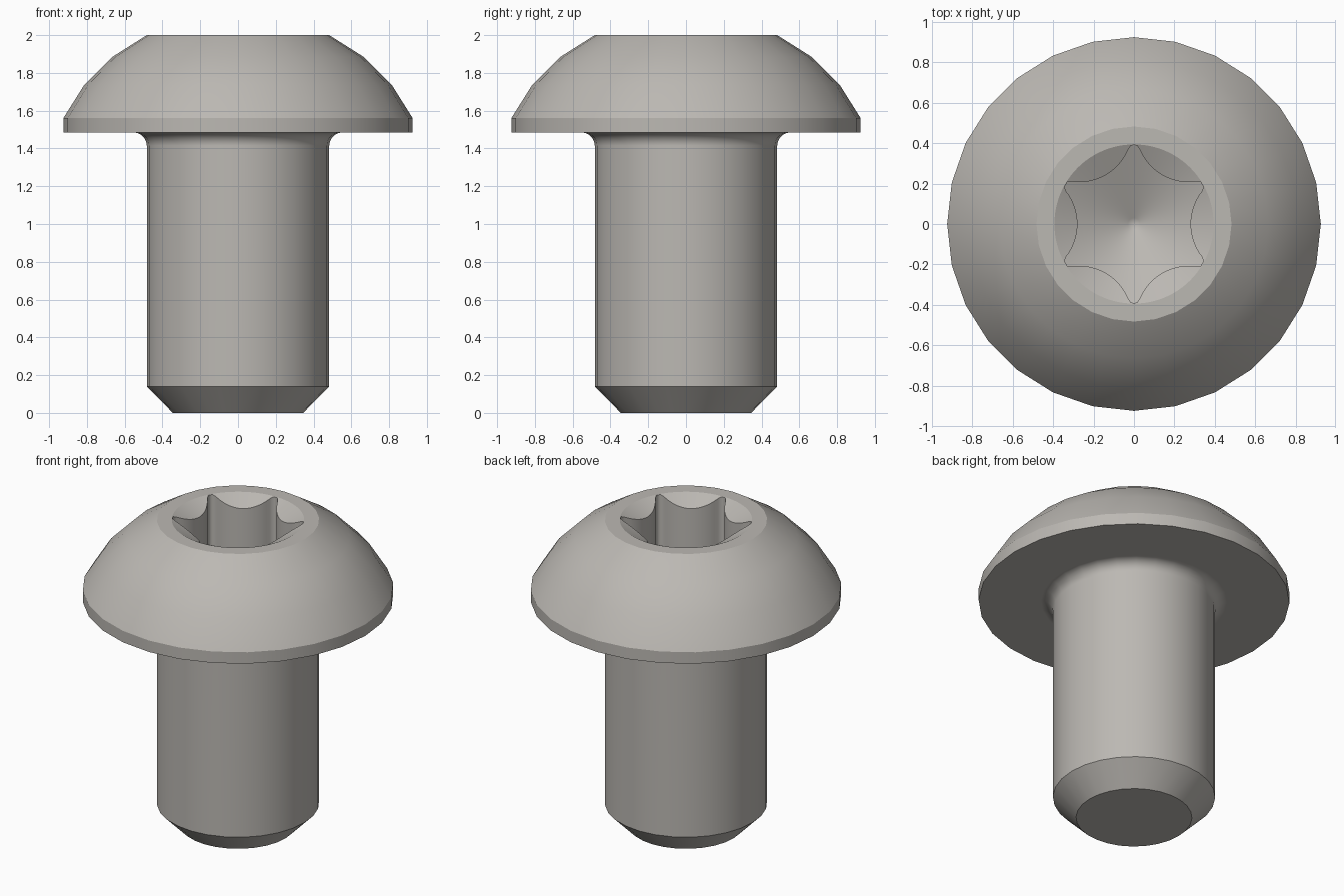
import bpy, bmesh, math

if "Cube" in bpy.data.objects:
    bpy.data.objects.remove(bpy.data.objects["Cube"])

SIDES = 28            # facets around the body
FINE = 6              # recess points per body facet
N = SIDES * FINE

bm = bmesh.new()


def ring(n, radius, height):
    """Closed loop of vertices; radius and height are functions of the angle."""
    loop = []
    for i in range(n):
        a = 2 * math.pi * i / n
        r = radius(a)
        loop.append(bm.verts.new((r * math.cos(a), r * math.sin(a), height(r))))
    return loop


def circle(n, r, z):
    return ring(n, lambda a: r, lambda _: z)


def bridge(lower, upper):
    n = len(lower)
    for i in range(n):
        j = (i + 1) % n
        bm.faces.new((lower[i], lower[j], upper[j], upper[i]))


def sharpen(loop):
    for i, v in enumerate(loop):
        e = bm.edges.get((v, loop[(i + 1) % len(loop)]))
        e.smooth = False


# Outer profile: tip chamfer, shank, under-head fillet, rim, domed head
profile = [(0.345, 0.0, True), (0.483, 0.14, True)]
for k in range(6):
    t = math.pi / 2 * k / 5
    profile.append((0.553 - 0.07 * math.cos(t), 1.415 + 0.07 * math.sin(t), False))
profile += [(0.925, 1.485, True), (0.925, 1.56, True), (0.815, 1.735, False),
            (0.665, 1.885, False), (0.483, 2.0, True)]

rings = [circle(SIDES, r, z) for r, z, _ in profile]
bm.faces.new(rings[0][::-1])
for a, b in zip(rings, rings[1:]):
    bridge(a, b)

# Flat land on top, between the dome and the finer recess rim
rim = circle(N, 0.394, 2.0)
top = rings[-1]
for i in range(SIDES):
    inner = [rim[(i * FINE + k) % N] for k in range(FINE, -1, -1)]
    bm.faces.new([top[i], top[(i + 1) % SIDES]] + inner)


# Six-lobed recess: inward-bulging arcs cut off by the outer lobe radius
def lobe_radius(a, c=0.543, rad=0.263, tip=0.39):
    step = math.pi / 3
    d = (a + step / 2) % step - step / 2
    q = rad ** 2 - (c * math.sin(d)) ** 2
    if q <= 0:
        return tip
    return min(tip, c * math.cos(d) - math.sqrt(q))


def floor_z(r):
    return 1.47 + 0.45 * r


mouth = ring(N, lobe_radius, lambda r: 2.0 - (0.394 - r) * 0.5)
base = ring(N, lobe_radius, floor_z)
core = ring(N, lambda a: 0.03, floor_z)
bridge(rim, mouth)
bridge(mouth, base)
bridge(base, core)
apex = bm.verts.new((0, 0, floor_z(0)))
for i in range(N):
    bm.faces.new((core[i], core[(i + 1) % N], apex))

# Smooth surfaces with crisp edges only where the profile turns
for f in bm.faces:
    f.smooth = True
for loop, (_, _, sharp) in zip(rings, profile):
    if sharp:
        sharpen(loop)
for loop in (rim, mouth, base):
    sharpen(loop)
bmesh.ops.recalc_face_normals(bm, faces=bm.faces[:])

mesh = bpy.data.meshes.new("button_head_screw")
bm.to_mesh(mesh)
bm.free()
screw = bpy.data.objects.new("button_head_screw", mesh)
bpy.context.collection.objects.link(screw)

# Keeps the flat underside of the head flat next to the fillet
wn = screw.modifiers.new("weighted_normals", 'WEIGHTED_NORMAL')
wn.keep_sharp = True

steel = bpy.data.materials.new("warm_grey_steel")
steel.diffuse_color = (0.50, 0.48, 0.45, 1)
steel.use_nodes = True
steel.node_tree.nodes["Principled BSDF"].inputs["Base Color"].default_value = steel.diffuse_color
mesh.materials.append(steel)
